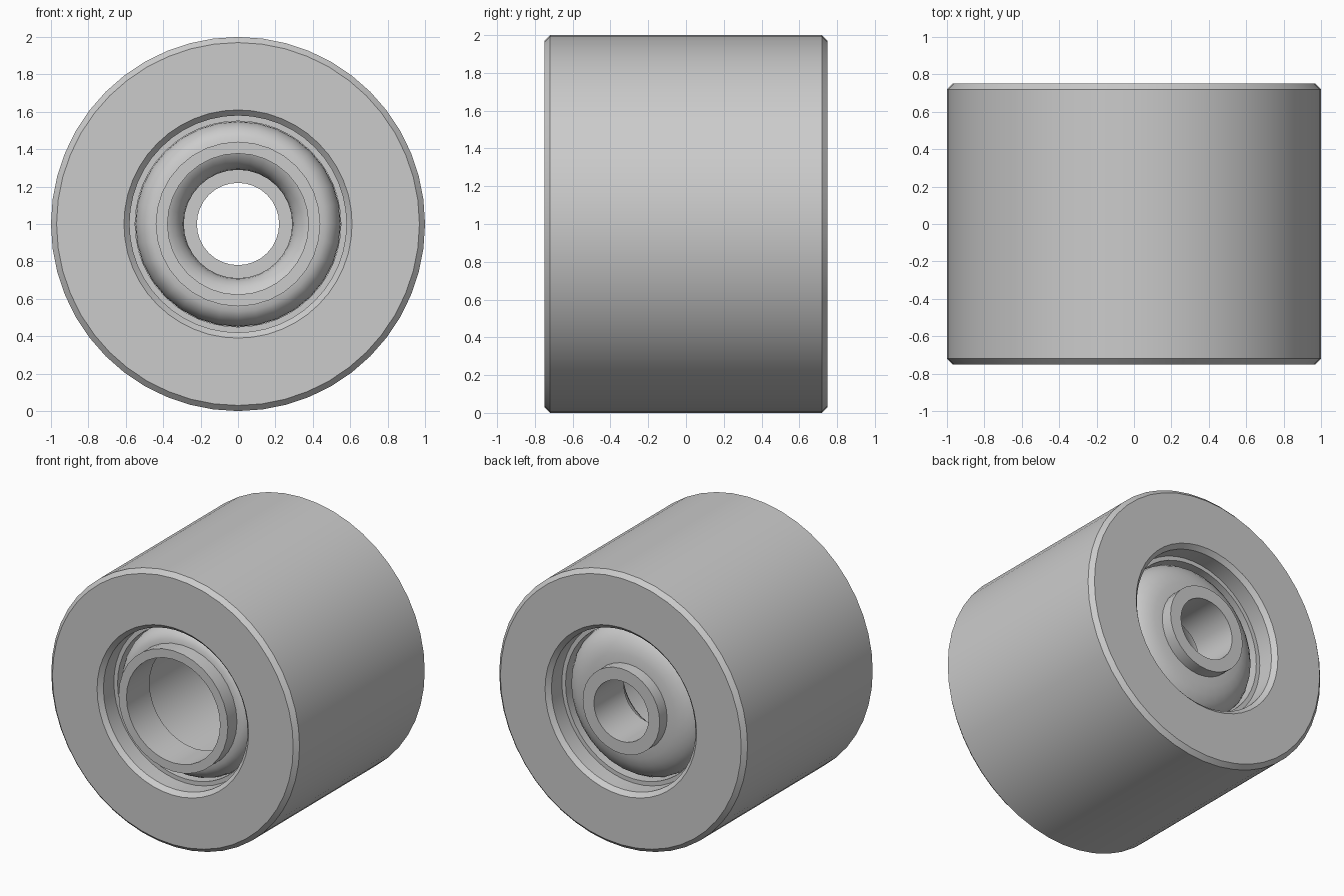
import bpy, bmesh, math

cube = bpy.data.objects.get("Cube")
if cube:
    bpy.data.objects.remove(cube, do_unlink=True)

grey = bpy.data.materials.new("plain grey")
grey.use_nodes = True
colour = (0.6, 0.6, 0.6, 1)
grey.diffuse_color = colour
grey.node_tree.nodes["Principled BSDF"].inputs["Base Color"].default_value = colour


def lathe(name, profile, sides):
    """Turn a closed (radius, y) profile around the y axis."""
    bm = bmesh.new()
    verts = [bm.verts.new((r, y, 0)) for r, y in profile]
    edges = [bm.edges.new((v, verts[i - 1])) for i, v in enumerate(verts)]
    bmesh.ops.spin(bm, geom=verts + edges, cent=(0, 0, 0), axis=(0, 1, 0),
                   angle=2 * math.pi, steps=sides)
    bmesh.ops.remove_doubles(bm, verts=bm.verts, dist=0.0005)
    bmesh.ops.recalc_face_normals(bm, faces=bm.faces)
    mesh = bpy.data.meshes.new(name)
    bm.to_mesh(mesh)
    bm.free()
    mesh.materials.append(grey)
    obj = bpy.data.objects.new(name, mesh)
    obj.location.z = 1
    bpy.context.collection.objects.link(obj)
    bpy.ops.object.select_all(action='DESELECT')
    obj.select_set(True)
    bpy.context.view_layer.objects.active = obj
    bpy.ops.object.shade_smooth_by_angle(angle=math.radians(30))
    return obj


def arc(r0, y0, r1, y1, steps=6):
    """Quarter ellipse leaving (r0, y0) along y and reaching (r1, y1) along r."""
    out = []
    for i in range(steps + 1):
        a = math.pi / 2 * i / steps
        out.append((r1 + (r0 - r1) * math.cos(a), y0 + (y1 - y0) * math.sin(a)))
    return out


# Outer roller with chamfered rims and a stepped bore, mirrored front to back
half = [(0.55, 0.48), (0.55, 0.6), (0.58, 0.6), (0.58, 0.72), (0.61, 0.75),
        (0.97, 0.75), (1, 0.72)]
lathe("roller", half + [(r, -y) for r, y in reversed(half)], 48)

# Hollow core: wide front collar, rounded shoulders and narrow back collar
front = [(0.377, -0.48), (0.377, -0.745), (0.44, -0.745), (0.44, -0.66)]
front_shoulder = arc(0.55, -0.5, 0.44, -0.64)[::-1]
back_shoulder = arc(0.55, 0.5, 0.31, 0.66)
back = [(0.31, 0.745), (0.22, 0.745), (0.22, 0.4), (0.29, 0.4)]
chamber = arc(0.29, 0.36, 0.45, 0.2) + [(0.45, -0.48)]
lathe("core", front + front_shoulder + back_shoulder + back + chamber, 32)
